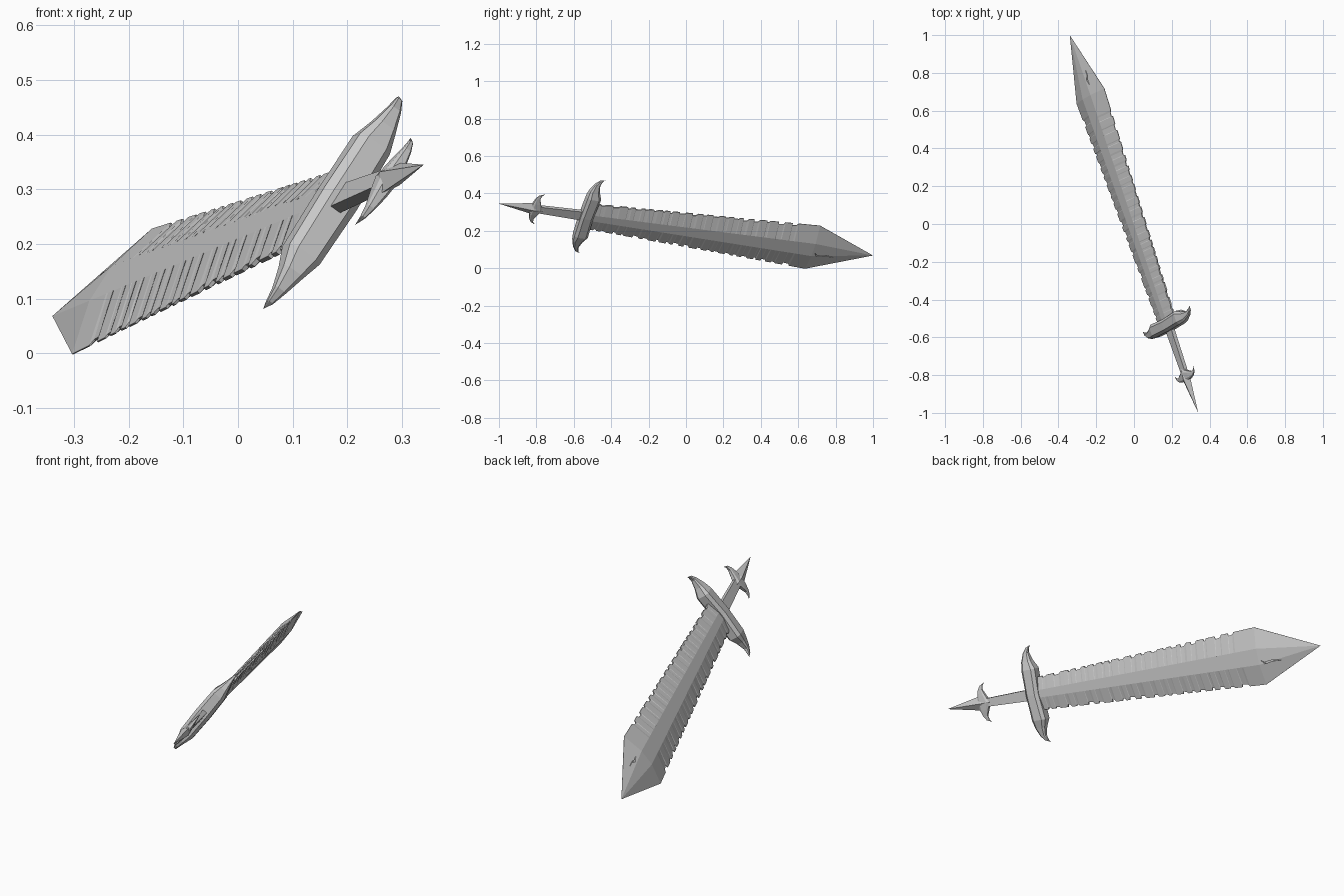
import bpy, bmesh, random
from mathutils import Vector, Matrix

if "Cube" in bpy.data.objects:
    bpy.data.objects.remove(bpy.data.objects["Cube"])

random.seed(4)

# Sword frame: w = across the blade, t = thickness, s = distance from pommel tip
P0 = Vector((0.34, -1.0, 0.345))
L = (Vector((-0.34, 1.0, 0.068)) - P0)
LENGTH = L.length
L.normalize()
W = Vector((0.513, 0.292, 0.807))
W = (W - L * W.dot(L)).normalized()
T = L.cross(W)
FRAME = Matrix.Translation(P0) @ Matrix((W, T, L)).transposed().to_4x4()


def loft(name, rings):
    """Skin a list of equal-size rings given in (w, t, s); one-point rings become tips."""
    bm = bmesh.new()
    vs = [[bm.verts.new(p) for p in r] for r in rings]
    for a, b in zip(vs, vs[1:]):
        n = max(len(a), len(b))
        for i in range(n):
            j = (i + 1) % n
            if len(b) == 1:
                bm.faces.new((a[i], a[j], b[0]))
            elif len(a) == 1:
                bm.faces.new((a[0], b[j], b[i]))
            else:
                bm.faces.new((a[i], a[j], b[j], b[i]))
    for end in (vs[0], vs[-1]):
        if len(end) > 2:
            bm.faces.new(end)
    bmesh.ops.recalc_face_normals(bm, faces=bm.faces)
    me = bpy.data.meshes.new(name)
    bm.to_mesh(me)
    bm.free()
    ob = bpy.data.objects.new(name, me)
    bpy.context.collection.objects.link(ob)
    ob.matrix_world = FRAME
    return ob


def lerp(pts, x):
    """Piecewise-linear lookup in a sorted list of (x, y)."""
    for (x0, y0), (x1, y1) in zip(pts, pts[1:]):
        if x0 <= x <= x1:
            return y0 + (y1 - y0) * (x - x0) / (x1 - x0)
    return pts[0][1] if x < pts[0][0] else pts[-1][1]


def chipped_edge():
    """Random square nicks along one cutting edge."""
    pts, s = [(0.5, 0.0)], 0.56
    while s < 1.68:
        d = random.uniform(0.007, 0.015)
        gap = random.uniform(0.008, 0.03)
        pts += [(s, 0.0), (s + 0.003, d), (s + 0.003 + gap, d * 0.8),
                (s + gap + random.uniform(0.006, 0.014), 0.0)]
        s += gap + random.uniform(0.025, 0.06)
    return pts + [(1.786, 0.0)]


# Blade: widening six-facet body with nicked edges and a pyramid tip
BASE, SHOULDER = 0.5, 1.786
left, right = chipped_edge(), chipped_edge()
stations = sorted({round(p[0], 4) for p in left + right})
rings = []
for s in stations:
    k = (s - BASE) / (SHOULDER - BASE)
    half = 0.080 + 0.062 * k
    c, t, e = 0.018 + 0.022 * k, 0.018 + 0.009 * k, 0.004 * (1 - k) + 0.001
    a, b = half - lerp(right, s), -half + lerp(left, s)
    rings.append([(a, -e, s), (a, e, s), (c, t, s), (-c, t, s),
                  (b, e, s), (b, -e, s), (-c, -t, s), (c, -t, s)])
rings.append([(0, 0, LENGTH)])
blade = loft("blade", rings)


def crack(name, path, side):
    """Thin jagged groove cut into one face of the blade tip."""
    cut = loft(name, [[(w - h, side * 0.009, s), (w + h, side * 0.009, s),
                       (w + h, side * 0.05, s), (w - h, side * 0.05, s)] for w, s, h in path])
    cut.hide_render = True
    cut.hide_viewport = True
    m = blade.modifiers.new(name, 'BOOLEAN')
    m.operation, m.object, m.solver = 'DIFFERENCE', cut, 'EXACT'


crack("crack_cutter_lower", [(-0.020, 1.80, 0.001), (-0.036, 1.815, 0.004),
                             (-0.030, 1.86, 0.003), (-0.036, 1.91, 0.001)], 1)
crack("crack_cutter_upper", [(0.05, 1.84, 0.001), (0.042, 1.87, 0.004),
                             (0.052, 1.89, 0.003), (0.048, 1.92, 0.001)], -1)


def octagon(w, s0, s1, t):
    """Bevelled rectangle across the guard at position w."""
    c, h = (s0 + s1) / 2, (s1 - s0) / 2
    return [(w, t * x, c + h * y) for x, y in
            ((1, .6), (.6, 1), (-.6, 1), (-1, .6), (-1, -.6), (-.6, -1), (.6, -1), (1, -.6))]


def curled_bar(name, stations, tip):
    """Bar symmetric in w whose ends curl into points."""
    half = [octagon(*st) for st in stations]
    mirror = [octagon(-st[0], *st[1:]) for st in reversed(stations) if st[0] > 0]
    return loft(name, [[(-tip[0], 0, tip[1])]] + mirror + half + [[(tip[0], 0, tip[1])]])


# Crossguard
curled_bar("crossguard", [(0.0, 0.462, 0.532, 0.037), (0.125, 0.465, 0.540, 0.034),
                          (0.165, 0.470, 0.522, 0.022), (0.205, 0.485, 0.513, 0.012),
                          (0.230, 0.505, 0.522, 0.006)], (0.241, 0.532))

# Grip: flat tapering bar
loft("grip", [[(x * w, y * t, s) for x, y in ((1, 1), (-1, 1), (-1, -1), (1, -1))]
              for s, w, t in ((0.19, 0.019, 0.010), (0.50, 0.028, 0.011))])

# Pommel spike: four-sided point
loft("pommel_spike", [[(0, 0, 0)]] +
     [[(w, 0, s), (0, t, s), (-w, 0, s), (0, -t, s)]
      for s, w, t in ((0.195, 0.036, 0.022), (0.25, 0.018, 0.012))])

# Pommel horns: small curled cross bar
curled_bar("pommel_horns", [(0.0, 0.180, 0.245, 0.017), (0.035, 0.184, 0.228, 0.013),
                            (0.065, 0.192, 0.215, 0.008), (0.085, 0.205, 0.220, 0.004)],
           (0.099, 0.234))
